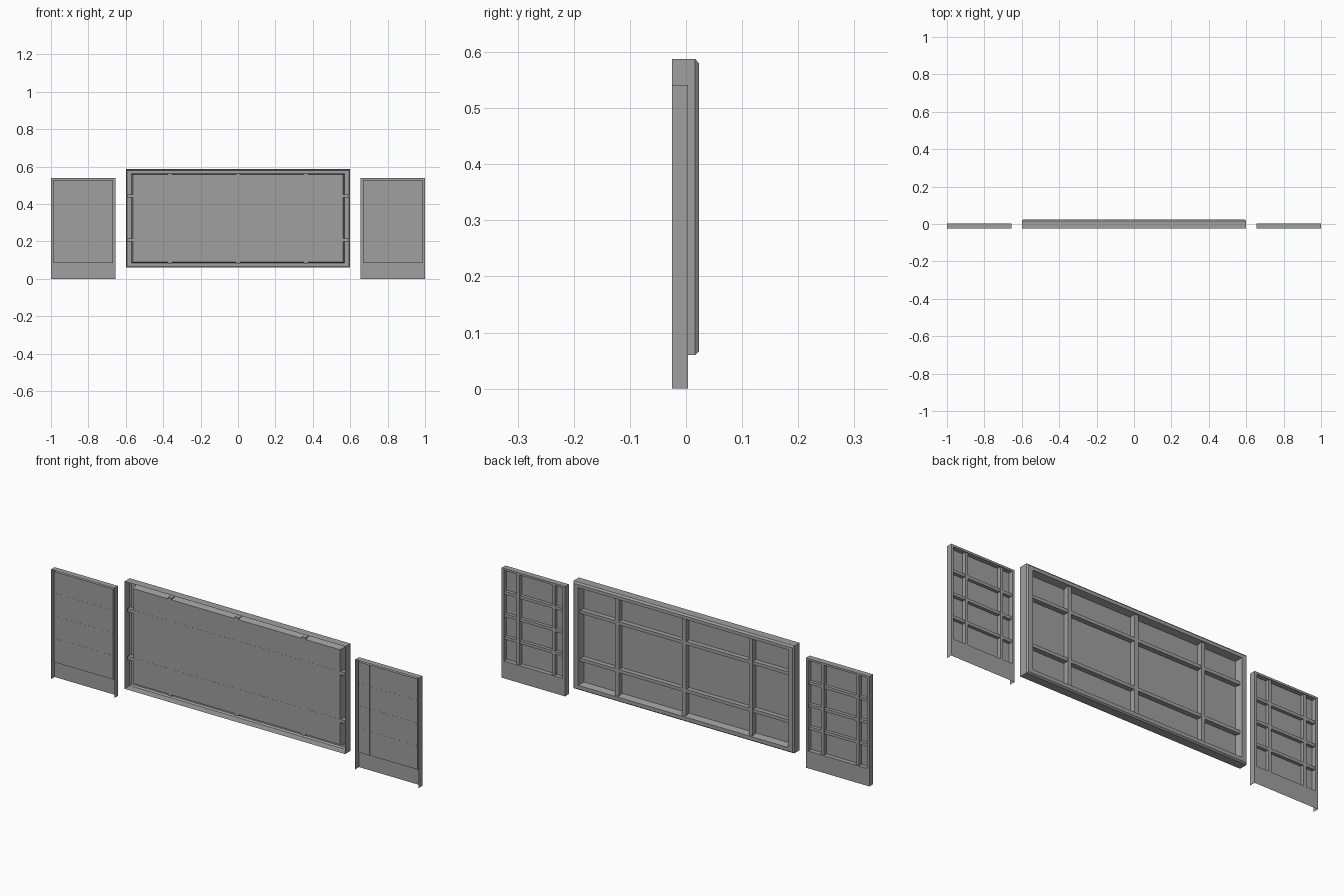
import bpy, bmesh

old = bpy.data.objects.get("Cube")
if old:
    bpy.data.objects.remove(old)

grey = bpy.data.materials.new("plain grey")
grey.use_nodes = True
colour = (0.35, 0.35, 0.35, 1)
grey.diffuse_color = colour
grey.node_tree.nodes["Principled BSDF"].inputs["Base Color"].default_value = colour


def finish(bm, name):
    mesh = bpy.data.meshes.new(name)
    bm.to_mesh(mesh)
    bm.free()
    mesh.materials.append(grey)
    obj = bpy.data.objects.new(name, mesh)
    bpy.context.collection.objects.link(obj)
    return obj


def shell(name, rings, open_bottom=False):
    """Sheet swept through rectangles (x0, x1, z0, z1, y), closed by the last."""
    bm = bmesh.new()
    loops = [[bm.verts.new(p) for p in ((x0, y, z0), (x1, y, z0), (x1, y, z1), (x0, y, z1))]
             for x0, x1, z0, z1, y in rings]
    for n, (a, b) in enumerate(zip(loops, loops[1:])):
        for i in range(4):
            if open_bottom and n == 0 and i == 0:
                continue
            j = (i + 1) % 4
            bm.faces.new((a[i], a[j], b[j], b[i]))
    bm.faces.new(loops[-1])
    bmesh.ops.recalc_face_normals(bm, faces=bm.faces)
    # the pane is seen from behind, so its normal points to +y
    bm.faces.ensure_lookup_table()
    if bm.faces[-1].normal.y < 0:
        bmesh.ops.reverse_faces(bm, faces=bm.faces)
    return finish(bm, name)


def bar(name, x0, x1, y0, y1, z0, z1):
    bm = bmesh.new()
    bmesh.ops.create_cube(bm, size=1)
    for v in bm.verts:
        v.co = (x1 if v.co.x > 0 else x0, y1 if v.co.y > 0 else y0, z1 if v.co.z > 0 else z0)
    return finish(bm, name)


FRONT = -0.025

# Wide centre panel: outer wall, chamfer, back rim, recess and pane
shell("centre_panel", [
    (-0.60, 0.60, 0.06, 0.588, FRONT),
    (-0.60, 0.60, 0.06, 0.588, 0.016),
    (-0.594, 0.594, 0.066, 0.58, 0.023),
    (-0.57, 0.57, 0.084, 0.564, 0.023),
    (-0.562, 0.562, 0.09, 0.557, -0.01),
])
for i, x in enumerate((-0.364, 0, 0.364)):
    bar(f"centre_upright_{i}", x - 0.01, x + 0.01, -0.011, 0.016, 0.082, 0.565)
for i, z in enumerate((0.208, 0.443)):
    bar(f"centre_crossbar_{i}", -0.593, 0.593, -0.0105, 0.014, z - 0.008, z + 0.008)

# Two identical side panels with a plain board at the foot
for side, cx in (("right", -0.8275), ("left", 0.8275)):
    w, inner = 0.1725, 0.16
    shell(side + "_panel", [
        (cx - w, cx + w, 0, 0.54, FRONT),
        (cx - w, cx + w, 0, 0.54, 0.004),
        (cx - inner, cx + inner, 0.085, 0.53, 0.004),
        (cx - inner, cx + inner, 0.085, 0.53, -0.018),
    ], open_bottom=True)
    for i, dx in enumerate((-0.106, 0.085)):
        bar(f"{side}_upright_{i}", cx + dx - 0.008, cx + dx + 0.008, -0.019, 0, 0.085, 0.53)
    for i in range(3):
        z = 0.196 + i * 0.111
        bar(f"{side}_crossbar_{i}", cx - inner, cx + inner, -0.0185, -0.002, z - 0.007, z + 0.007)
